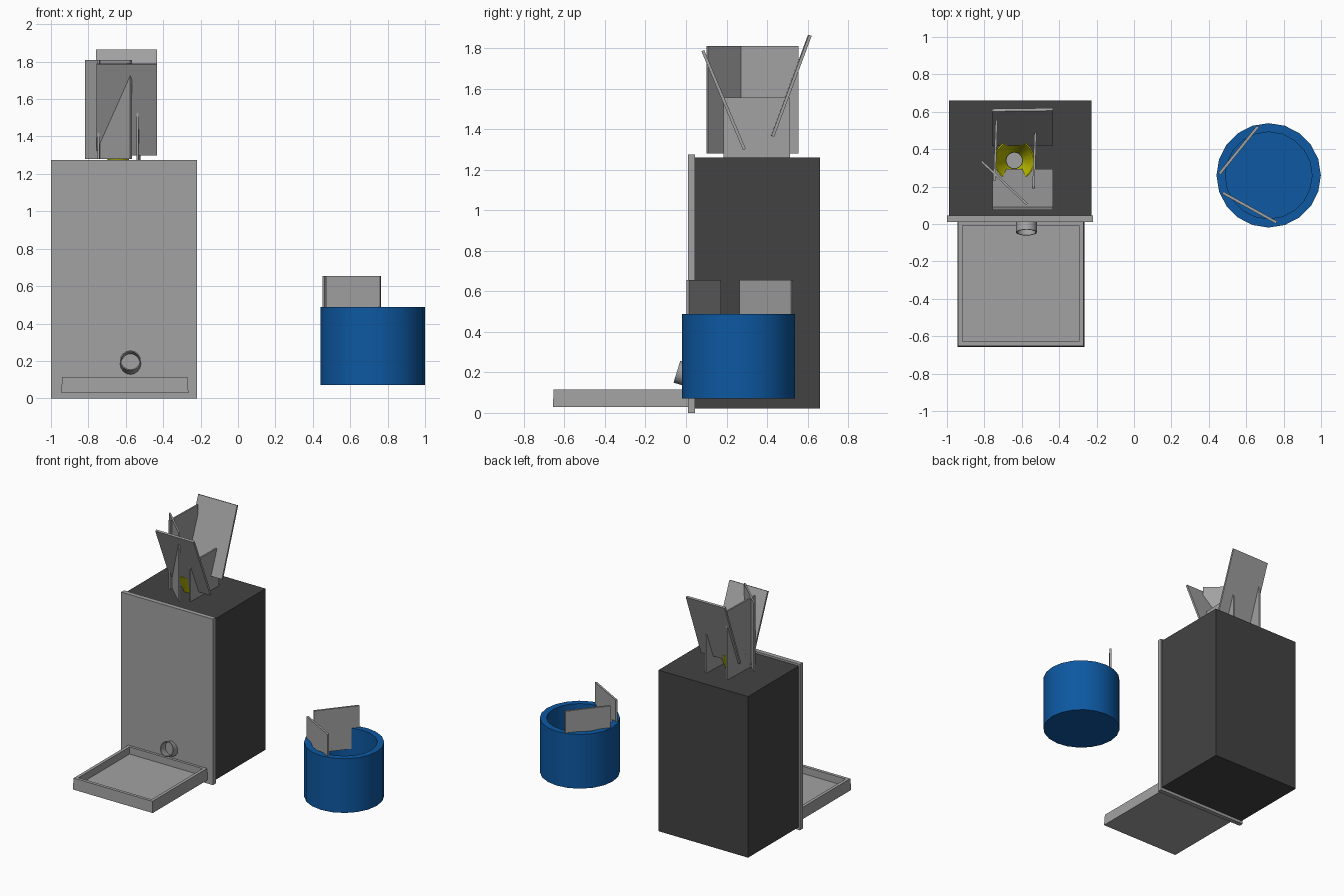
import bpy, bmesh, math
from mathutils import Vector, Matrix

if "Cube" in bpy.data.objects:
    bpy.data.objects.remove(bpy.data.objects["Cube"])


def material(name, rgb):
    m = bpy.data.materials.new(name)
    m.diffuse_color = (*rgb, 1)
    m.use_nodes = True
    m.node_tree.nodes["Principled BSDF"].inputs["Base Color"].default_value = m.diffuse_color
    return m


GREY = material("light grey", (0.36, 0.36, 0.36))
DARK = material("charcoal", (0.055, 0.055, 0.055))
BLUE = material("blue", (0.004, 0.098, 0.36))
YELLOW = material("yellow", (0.5, 0.5, 0.0))


def finish(name, bm, mat, smooth=False):
    bmesh.ops.recalc_face_normals(bm, faces=bm.faces)
    me = bpy.data.meshes.new(name)
    bm.to_mesh(me)
    bm.free()
    ob = bpy.data.objects.new(name, me)
    bpy.context.collection.objects.link(ob)
    me.materials.append(mat)
    if smooth:
        bpy.ops.object.select_all(action='DESELECT')
        ob.select_set(True)
        bpy.context.view_layer.objects.active = ob
        bpy.ops.object.shade_smooth_by_angle(angle=math.radians(35))
    return ob


def box_mesh(lo, hi):
    bm = bmesh.new()
    bmesh.ops.create_cube(bm, size=1)
    for v in bm.verts:
        v.co = Vector([l + (c + 0.5) * (h - l) for l, h, c in zip(lo, hi, v.co)])
    return bm


def box(name, lo, hi, mat):
    return finish(name, box_mesh(lo, hi), mat)


def card(name, a, b, up, thick=0.015):
    """Thin plate: bottom edge runs a to b, up is the vector to the top edge."""
    a, b, up = Vector(a), Vector(b), Vector(up)
    n = (b - a).cross(up).normalized() * thick / 2
    bm = bmesh.new()
    f = bm.faces.new([bm.verts.new(p - n) for p in (a, b, b + up, a + up)])
    ext = bmesh.ops.extrude_face_region(bm, geom=[f])["geom"]
    bmesh.ops.translate(bm, vec=2 * n,
                        verts=[e for e in ext if isinstance(e, bmesh.types.BMVert)])
    return finish(name, bm, GREY)


def lathe(name, profile, sides, mat, matrix, closed=False):
    """Revolve (radius, height) points around z; radius 0 ends become caps."""
    bm = bmesh.new()
    rings = []
    for r, z in profile:
        if r == 0:
            rings.append([bm.verts.new((0, 0, z))] * sides)
        else:
            rings.append([bm.verts.new((r * math.cos(t), r * math.sin(t), z))
                          for t in (2 * math.pi * i / sides for i in range(sides))])
    pairs = list(zip(rings, rings[1:]))
    if closed:
        pairs.append((rings[-1], rings[0]))
    for p, q in pairs:
        for i in range(sides):
            j = (i + 1) % sides
            quad = list(dict.fromkeys((p[i], p[j], q[j], q[i])))
            bm.faces.new(quad)
    bm.transform(matrix)
    return finish(name, bm, mat, smooth=True)


# Cabinet with an overhanging front panel
box("cabinet_body", (-0.99, 0.04, 0.022), (-0.228, 0.66, 1.26), DARK)
box("front_panel", (-1.0, 0.01, 0.0), (-0.22, 0.045, 1.275), GREY)

# Tray, slightly tapered, with a recessed floor
bm = box_mesh((-0.945, -0.657, 0.028), (-0.265, 0.015, 0.115))
top = max(bm.faces, key=lambda f: f.calc_center_median().z)
for v in top.verts:
    v.co.x += 0.005 if v.co.x < -0.6 else -0.005
    v.co.y += 0.004 if v.co.y < -0.3 else 0
bmesh.ops.inset_region(bm, faces=[top], thickness=0.034)
ext = bmesh.ops.extrude_discrete_faces(bm, faces=[top])["faces"]
bmesh.ops.translate(bm, vec=(0, 0, -0.055), verts=ext[0].verts)
finish("tray", bm, GREY)

# Short outlet tube above the tray, tipped upward
tilt = Matrix.Translation((-0.575, -0.045, 0.203)) @ Matrix.Rotation(math.radians(73), 4, 'X')
lathe("outlet_tube", [(0.056, 0), (0.056, -0.09), (0.05, -0.09), (0.05, 0)],
      16, GREY, tilt, closed=True)

# Funnel on the cabinet top with a grey centre plug
at_funnel = Matrix.Translation((-0.64, 0.34, 0))
lathe("funnel", [(0.046, 1.25), (0.11, 1.40), (0.104, 1.40), (0.04, 1.25)],
      20, YELLOW, at_funnel, closed=True)
lathe("funnel_plug", [(0, 1.255), (0.042, 1.255), (0.042, 1.268), (0, 1.268)],
      20, GREY, at_funnel)

# Cards standing around the funnel
card("front_card", (-0.757, 0.288, 1.30), (-0.432, 0.288, 1.30), (0, -0.205, 0.487))
card("back_card", (-0.76, 0.424, 1.365), (-0.432, 0.428, 1.365), (0, 0.185, 0.498))
card("right_card", (-0.538, 0.185, 1.255), (-0.526, 0.513, 1.255), (0, 0, 0.30), 0.012)
card("left_card", (-0.746, 0.23, 1.28), (-0.735, 0.555, 1.28), (0, 0, 0.53), 0.012)
card("diagonal_card", (-0.815, 0.335, 1.28), (-0.572, 0.105, 1.28), (0, 0, 0.53), 0.012)

# Open bucket
lathe("bucket", [(0, 0.072), (0.279, 0.072), (0.279, 0.488), (0.232, 0.488),
                 (0.232, 0.12), (0, 0.12)],
      20, BLUE, Matrix.Translation((0.72, 0.26, 0)))

# Cards leaning in the bucket
card("bucket_back_card", (0.457, 0.268, 0.33), (0.663, 0.522, 0.33), (0, 0, 0.325))
card("bucket_front_card", (0.475, 0.167, 0.33), (0.762, 0.008, 0.33), (0, 0, 0.325))
